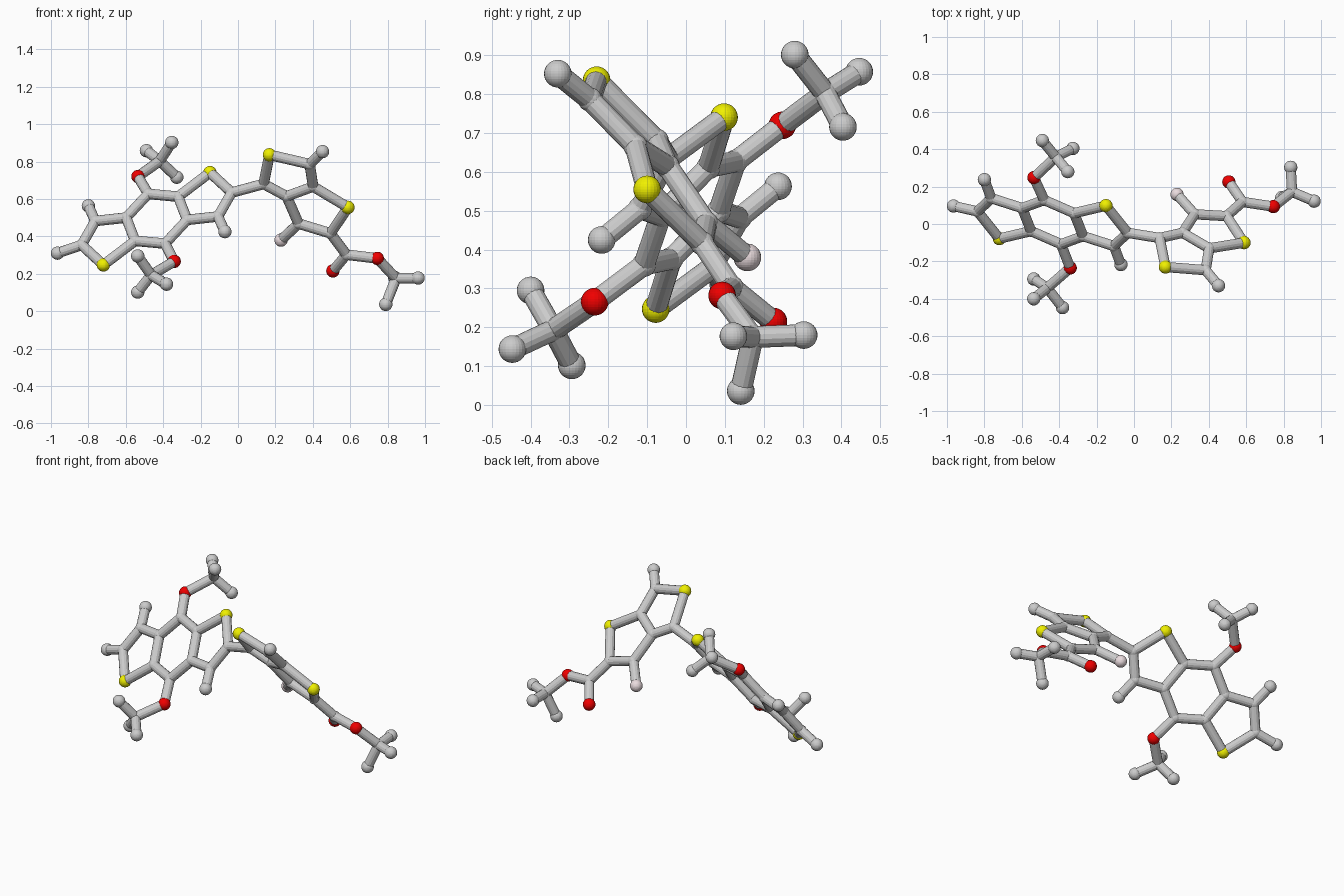
import bpy, bmesh
from mathutils import Vector

if "Cube" in bpy.data.objects:
    bpy.data.objects.remove(bpy.data.objects["Cube"])

BALL, JOINT, BOND = 0.0355, 0.031, 0.028

def material(name, rgb):
    m = bpy.data.materials.new(name)
    m.diffuse_color = (*rgb, 1)
    m.use_nodes = True
    m.node_tree.nodes["Principled BSDF"].inputs["Base Color"].default_value = m.diffuse_color
    return m

MATS = {"S": material("yellow", (0.87, 0.87, 0.0)),
        "O": material("red", (0.87, 0.0, 0.0)),
        "F": material("pale_pink", (0.83, 0.72, 0.74))}
NAMES = {"S": "sulfur_ball", "O": "oxygen_ball", "F": "fluorine_ball", "C": "carbon_ball"}

# Fused three-ring core: one half, the other half is its point reflection
half = {
    "S1": (-.150, .098, .741), "C1": (-.034, -.047, .634), "C2": (-.107, -.118, .506),
    "C3": (-.070, -.217, .425), "C4": (-.272, -.065, .488), "C5": (-.320, .058, .612),
    "C6": (-.480, .128, .627),
}
centre = Vector((-.435, .010, .494))
atoms = {k: Vector(p) for k, p in half.items()}
atoms.update({k + "m": 2 * centre - p for k, p in list(atoms.items())})
bonds = ["S1 C1", "C1 C2", "C2 C3", "C2 C4", "C4 C5", "C5 S1", "C5 C6"]
bonds += [" ".join(a + "m" for a in b.split()) for b in bonds]
bonds += ["C6 C4m", "C6m C4"]

# Left end stub
atoms["Cend"] = Vector((-.965, .096, .310))
bonds.append("C1m Cend")

# Right-hand pair of fused five-rings with its side groups
right = {
    "C11": (.137, -.075, .680), "S12": (.168, -.230, .836), "C13": (.383, -.247, .786),
    "C14": (.452, -.330, .853), "C15": (.402, -.130, .666), "S16": (.588, -.100, .555),
    "C17": (.260, -.047, .614), "C18": (.324, .052, .468), "F19": (.230, .158, .380),
    "C20": (.495, .042, .416), "C21": (.580, .118, .302), "O22": (.507, .225, .215),
}
atoms.update({k: Vector(p) for k, p in right.items()})
bonds += ["C1 C11", "C11 S12", "S12 C13", "C13 C14", "C13 C15", "C15 S16", "C15 C17",
          "C17 C11", "C17 C18", "C18 F19", "C18 C20", "C20 S16", "C20 C21", "C21 O22"]

# Branching groups: oxygen, hub, three tips, each hung on a parent
def branch(tag, parent, oxygen, hub, tips):
    o, h = "O" + tag, "C" + tag
    atoms[o], atoms[h] = Vector(oxygen), Vector(hub)
    bonds.extend([f"{parent} {o}", f"{o} {h}"])
    for i, t in enumerate(tips):
        atoms[f"{h}_{i}"] = Vector(t)
        bonds.append(f"{h} {h}_{i}")

branch("upper", "C6", (-.535, .248, .720), (-.418, .358, .803),
       [(-.490, .446, .858), (-.354, .280, .902), (-.327, .404, .716)])
branch("lower", "C6m", (-.341, -.235, .266), (-.464, -.342, .193),
       [(-.536, -.400, .295), (-.536, -.294, .102), (-.382, -.447, .144)])
branch("right", "C21", (.745, .093, .282), (.845, .172, .175),
       [(.963, .122, .177), (.838, .303, .180), (.790, .141, .036)])

def make(name, bm, mat=None):
    me = bpy.data.meshes.new(name)
    bm.to_mesh(me)
    bm.free()
    if mat:
        me.materials.append(mat)
    ob = bpy.data.objects.new(name, me)
    bpy.context.collection.objects.link(ob)
    return ob

pairs = [b.split() for b in bonds]

# Balls: inner carbons are barely wider than the rods
for key, pos in atoms.items():
    links = sum(key in p for p in pairs)
    r = JOINT if key[0] == "C" and links > 1 else BALL
    bm = bmesh.new()
    bmesh.ops.create_uvsphere(bm, u_segments=24, v_segments=16, radius=r)
    make(NAMES[key[0]], bm, MATS.get(key[0])).location = pos

# Rods
for a, b in pairs:
    d = atoms[b] - atoms[a]
    bm = bmesh.new()
    bmesh.ops.create_cone(bm, cap_ends=True, segments=14, radius1=BOND,
                          radius2=BOND, depth=d.length)
    rod = make("bond_rod", bm)
    rod.location = (atoms[a] + atoms[b]) / 2
    rod.rotation_mode = 'QUATERNION'
    rod.rotation_quaternion = d.to_track_quat('Z', 'Y')
